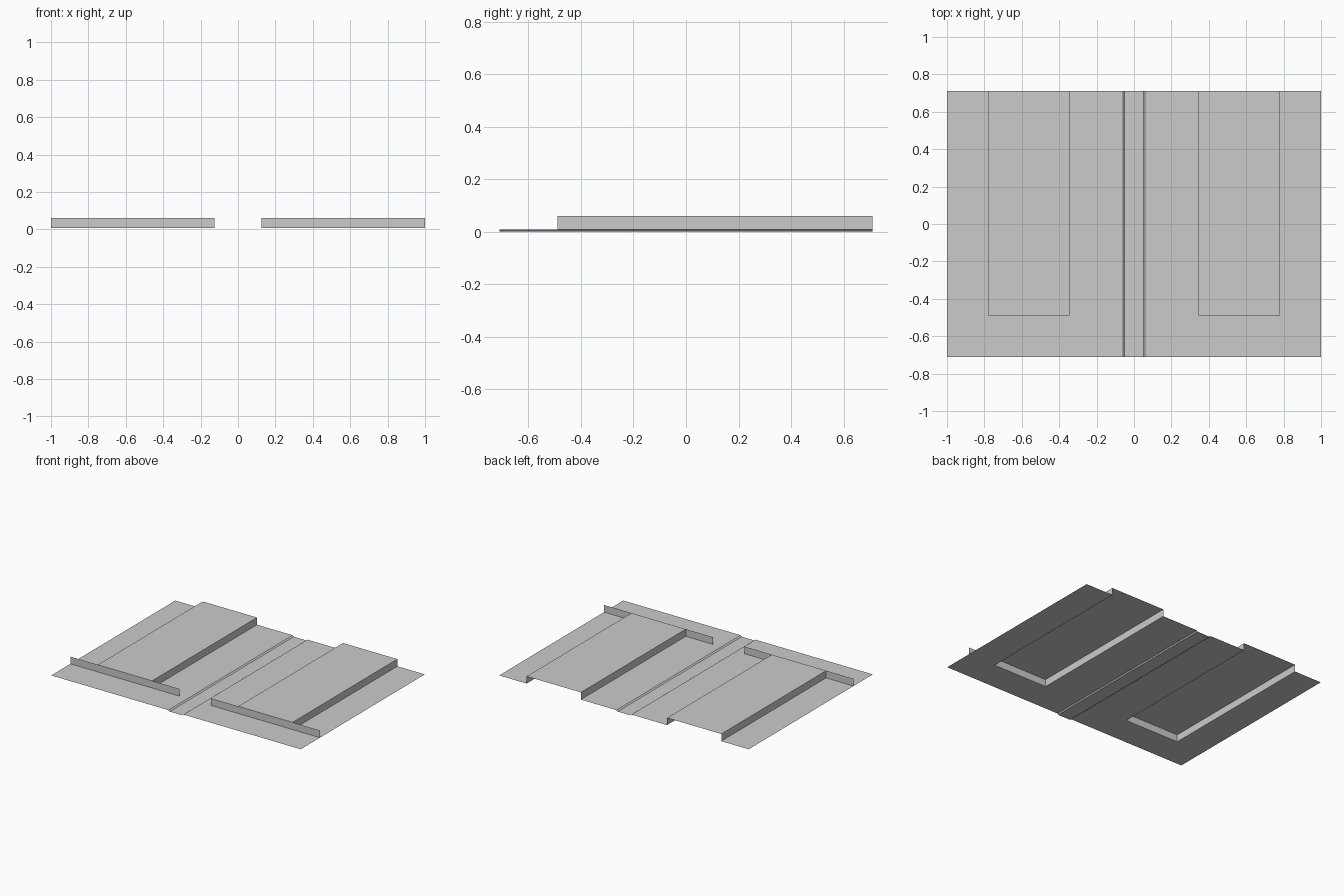
import bpy, bmesh

if "Cube" in bpy.data.objects:
    bpy.data.objects.remove(bpy.data.objects["Cube"])

FRONT, STEP, BACK = -0.71, -0.49, 0.71   # y positions
FLOOR, TOP = 0.008, 0.06                 # z levels


def finish(name, bm):
    bmesh.ops.remove_doubles(bm, verts=bm.verts, dist=1e-5)
    mesh = bpy.data.meshes.new(name)
    bm.to_mesh(mesh)
    bm.free()
    obj = bpy.data.objects.new(name, mesh)
    bpy.context.collection.objects.link(obj)
    return obj


def strip(bm, profile, y0, y1):
    """Sweep an x-z profile along y as an open sheet."""
    for (xa, za), (xb, zb) in zip(profile, profile[1:]):
        bm.faces.new([bm.verts.new(p) for p in
                      ((xa, y0, za), (xb, y0, zb), (xb, y1, zb), (xa, y1, za))])


# Floor sheet with a very shallow centre gutter and open slots under the decks
gutter = [(-0.06, FLOOR), (-0.05, 0), (0.05, 0), (0.06, FLOOR)]
bm = bmesh.new()
strip(bm, [(-1, FLOOR), (-0.78, FLOOR), (-0.345, FLOOR)] + gutter +
      [(0.345, FLOOR), (0.78, FLOOR), (1, FLOOR)], FRONT, STEP)
strip(bm, [(-0.345, FLOOR)] + gutter + [(0.345, FLOOR)], STEP, BACK)
for s in (-1, 1):
    strip(bm, [(min(s, s * 0.78), FLOOR), (max(s, s * 0.78), FLOOR)], STEP, BACK)
finish("floor_sheet", bm)

for s, side in ((-1, "left"), (1, "right")):
    a, b = sorted((s * 0.345, s * 0.78))
    # Raised hollow deck, open below and at the back
    bm = bmesh.new()
    strip(bm, [(a, FLOOR), (a, TOP), (b, TOP), (b, FLOOR)], STEP, BACK)
    finish(side + "_raised_deck", bm)
    # Thin upright panel that also closes the front of the deck
    a, b = sorted((s * 0.125, s * 1.0))
    bm = bmesh.new()
    bm.faces.new([bm.verts.new(p) for p in
                  ((a, STEP, FLOOR), (b, STEP, FLOOR), (b, STEP, TOP), (a, STEP, TOP))])
    finish(side + "_front_panel", bm)
